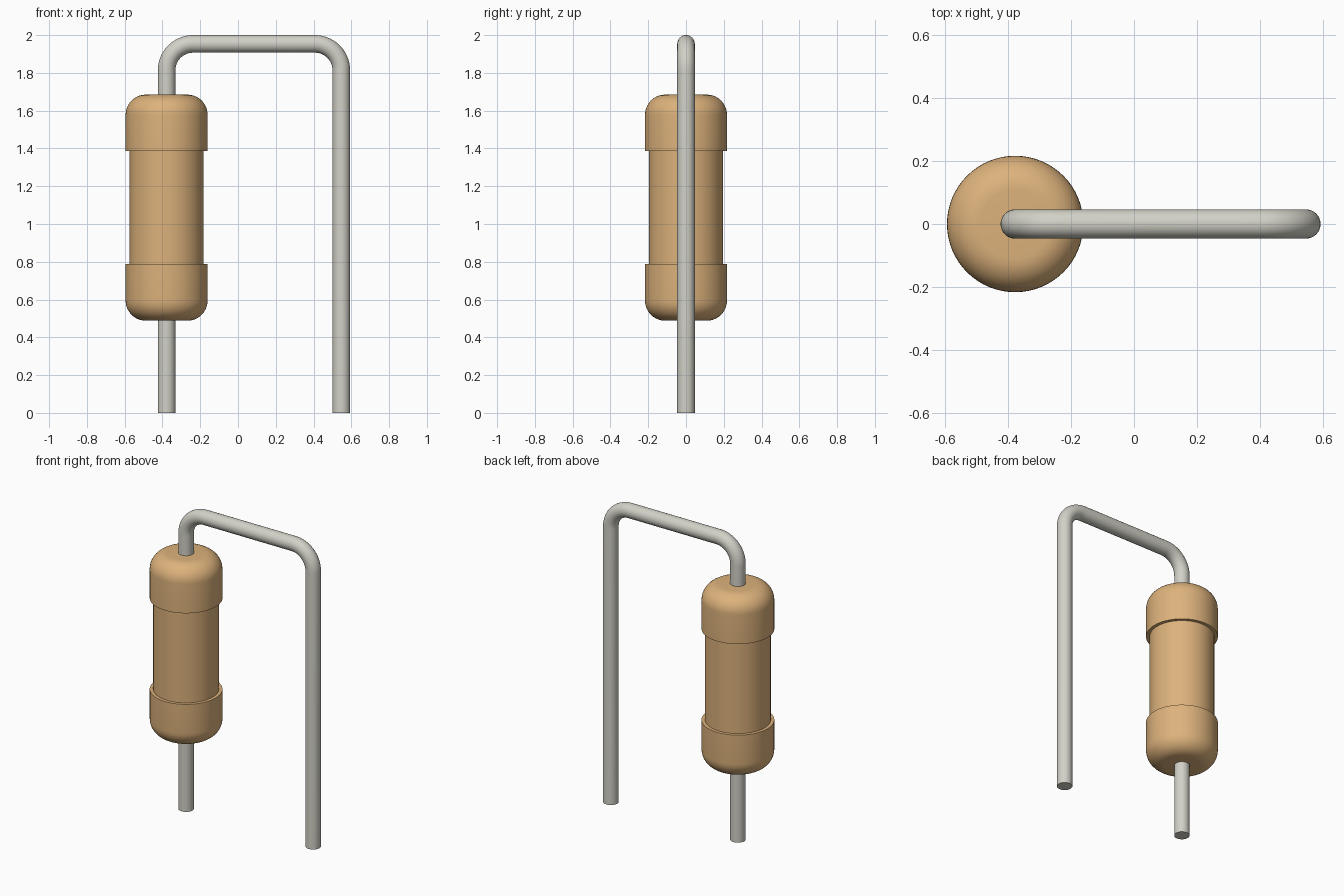
import bpy, bmesh, math
from mathutils import Vector

cube = bpy.data.objects.get("Cube")
if cube:
    bpy.data.objects.remove(cube, do_unlink=True)

BODY_X, LEG_X = -0.378, 0.547      # axes of the body and of the return leg
WIRE_R, BEND_R = 0.0465, 0.14      # lead radius and bend radius
TOP_Z = 2.0 - WIRE_R               # centre line of the horizontal lead
BOTTOM, TOP = 0.488, 1.685         # body ends
CAP_R, TUBE_R, CAP_H, FILLET = 0.217, 0.196, 0.299, 0.107


def material(name, color):
    m = bpy.data.materials.new(name)
    m.use_nodes = True
    m.diffuse_color = (*color, 1)
    m.node_tree.nodes["Principled BSDF"].inputs["Base Color"].default_value = (*color, 1)
    return m


tan = material("tan coating", (0.72, 0.445, 0.20))
metal = material("tinned metal", (0.645, 0.638, 0.572))


def skin(name, rings, mat):
    """Join rings of points into a closed, capped tube."""
    bm = bmesh.new()
    loops = [[bm.verts.new(p) for p in ring] for ring in rings]
    n = len(loops[0])
    for a, b in zip(loops, loops[1:]):
        for i in range(n):
            j = (i + 1) % n
            bm.faces.new((a[i], a[j], b[j], b[i]))
    bm.faces.new(loops[0])
    bm.faces.new(loops[-1])
    bmesh.ops.recalc_face_normals(bm, faces=bm.faces)
    mesh = bpy.data.meshes.new(name)
    bm.to_mesh(mesh)
    bm.free()
    mesh.materials.append(mat)
    obj = bpy.data.objects.new(name, mesh)
    bpy.context.collection.objects.link(obj)
    bpy.ops.object.select_all(action="DESELECT")
    obj.select_set(True)
    bpy.context.view_layer.objects.active = obj
    bpy.ops.object.shade_smooth_by_angle(angle=math.radians(35))
    return obj


def lathe(name, profile, mat, steps=64):
    """Turn a (radius, z) profile about the body axis."""
    angles = [math.tau * i / steps for i in range(steps)]
    return skin(name, [[(BODY_X + r * math.cos(a), r * math.sin(a), z) for a in angles]
                       for r, z in profile], mat)


def lead(name, path, mat, steps=32):
    """Sweep a round wire along (x, z, heading) stations in the xz plane."""
    rings = []
    for x, z, heading in path:
        side = Vector((math.sin(heading), 0, -math.cos(heading)))
        rings.append([Vector((x, 0, z)) + WIRE_R * (math.cos(a) * side + math.sin(a) * Vector((0, 1, 0)))
                      for a in (math.tau * i / steps for i in range(steps))])
    return skin(name, rings, mat)


# Body: two rounded end caps joined by a slimmer tube
quarter = [math.pi / 2 * i / 10 for i in range(11)]
cap = [(CAP_R - FILLET + FILLET * math.sin(a), FILLET - FILLET * math.cos(a)) for a in quarter]
lower = [(r, BOTTOM + h) for r, h in cap] + [(CAP_R, BOTTOM + CAP_H), (TUBE_R, BOTTOM + CAP_H)]
upper = [(r, BOTTOM + TOP - z) for r, z in reversed(lower)]
lathe("resistor_body", lower + upper, tan)

# Straight lower lead
up = math.pi / 2
lead("lower_lead", [(BODY_X, 0, up), (BODY_X, BOTTOM + 0.02, up)], metal)

# Upper lead: up, over and down with two round bends
path = [(BODY_X, TOP - 0.02, up)]
bend = [math.pi / 2 * i / 14 for i in range(15)]
path += [(BODY_X + BEND_R - BEND_R * math.cos(t), TOP_Z - BEND_R + BEND_R * math.sin(t), up - t) for t in bend]
path += [(LEG_X - BEND_R + BEND_R * math.sin(t), TOP_Z - BEND_R + BEND_R * math.cos(t), -t) for t in bend]
path += [(LEG_X, 0, -up)]
lead("bent_upper_lead", path, metal)
